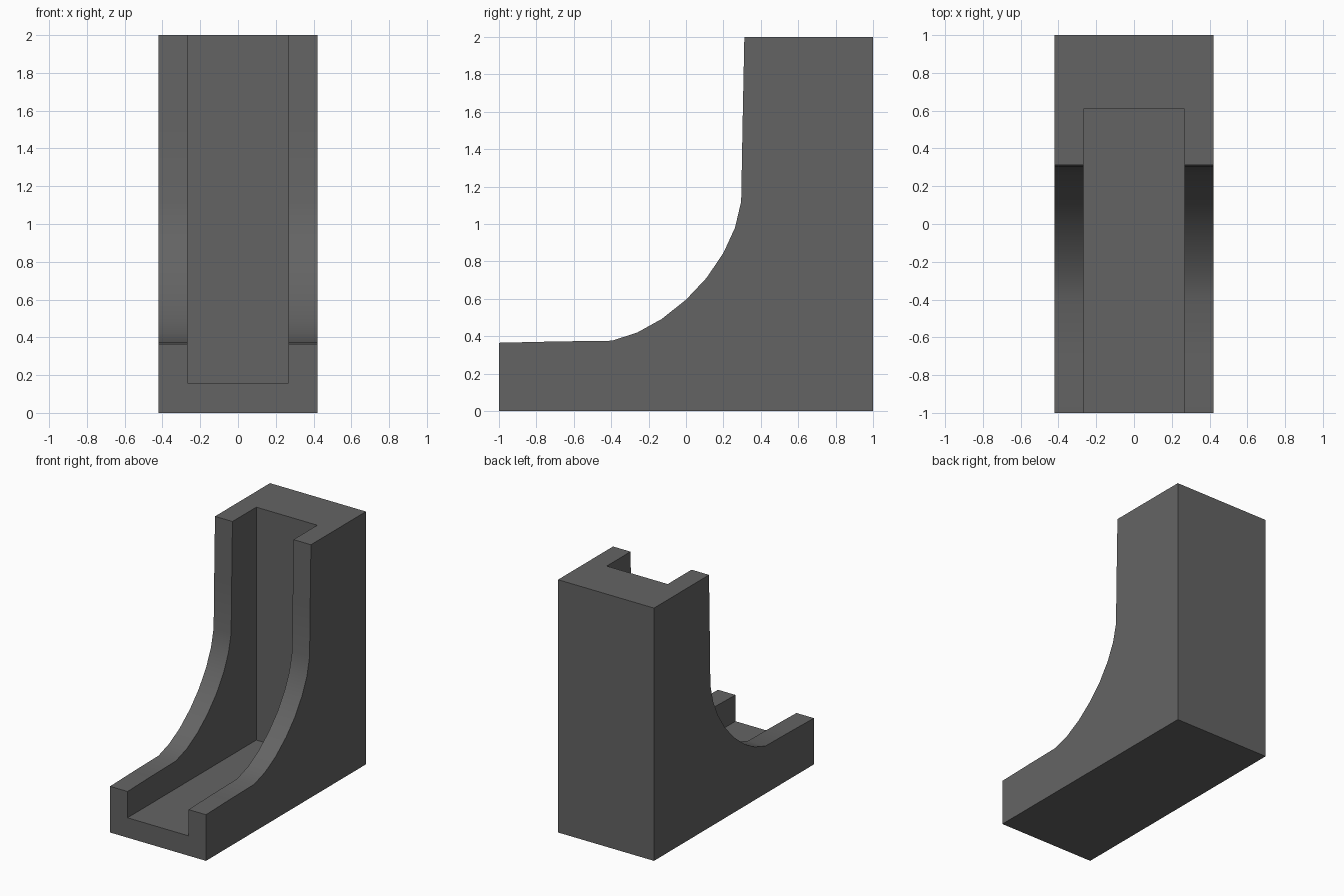
import bpy, bmesh, math

if "Cube" in bpy.data.objects:
    bpy.data.objects.remove(bpy.data.objects["Cube"])

mat = bpy.data.materials.new("dark grey")
mat.diffuse_color = (0.127, 0.127, 0.127, 1)
mat.use_nodes = True
mat.node_tree.nodes["Principled BSDF"].inputs["Base Color"].default_value = mat.diffuse_color

HALF_WIDTH = 0.42
CHANNEL = 0.267      # half width of the channel
FLOOR_Z = 0.157      # channel floor height
BACK_Y = 0.61        # channel back wall


def extrude_profile(name, points, half):
    """Extrude a (y, z) outline across x, from -half to half."""
    bm = bmesh.new()
    face = bm.faces.new([bm.verts.new((-half, y, z)) for y, z in points])
    new = bmesh.ops.extrude_face_region(bm, geom=[face])["geom"]
    bmesh.ops.translate(bm, vec=(2 * half, 0, 0),
                        verts=[v for v in new if isinstance(v, bmesh.types.BMVert)])
    bmesh.ops.recalc_face_normals(bm, faces=bm.faces)
    mesh = bpy.data.meshes.new(name)
    bm.to_mesh(mesh)
    bm.free()
    mesh.materials.append(mat)
    obj = bpy.data.objects.new(name, mesh)
    bpy.context.collection.objects.link(obj)
    return obj


# Bracket body: L-shaped side outline with a curved inner corner
curve = [(-1, 0.365), (-0.69, 0.372), (-0.395, 0.376), (-0.26, 0.42),
         (-0.13, 0.492), (0, 0.595), (0.11, 0.712), (0.2, 0.845),
         (0.262, 0.98), (0.295, 1.12), (0.303, 1.56), (0.312, 2)]
body = extrude_profile("bracket_body", [(1, 2), (1, 0), (-1, 0)] + curve, HALF_WIDTH)

# Channel between the two side walls, open to the front and top
cutter = extrude_profile("channel_cutter",
                         [(-1.5, FLOOR_Z), (BACK_Y, FLOOR_Z), (BACK_Y, 2.5), (-1.5, 2.5)],
                         CHANNEL)
cutter.hide_render = True
mod = body.modifiers.new("channel", "BOOLEAN")
mod.operation = "DIFFERENCE"
mod.solver = "EXACT"
mod.object = cutter
bpy.context.view_layer.objects.active = body
body.select_set(True)
cutter.select_set(False)
bpy.ops.object.modifier_apply(modifier="channel")
bpy.data.objects.remove(cutter)

# Smooth curve, crisp box edges
bpy.ops.object.shade_smooth_by_angle(angle=math.radians(30))
